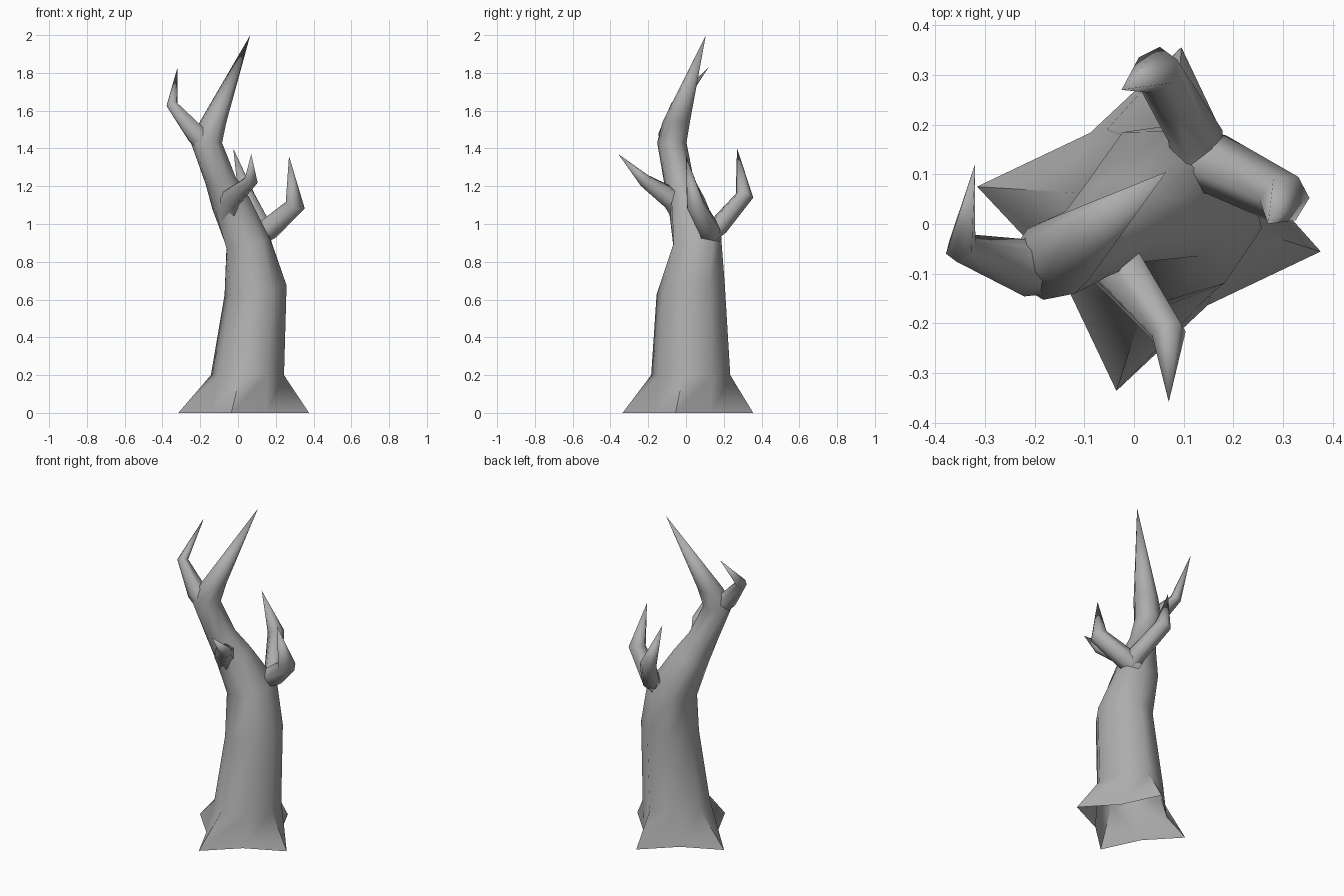
import bpy
import bmesh
import math
from mathutils import Vector, Matrix

cube = bpy.data.objects.get("Cube")
if cube:
    bpy.data.objects.remove(cube, do_unlink=True)

bark = bpy.data.materials.new("grey_bark")
bark.use_nodes = True
GREY = (0.42, 0.42, 0.42, 1)
bark.diffuse_color = GREY
bsdf = bark.node_tree.nodes["Principled BSDF"]
bsdf.inputs["Base Color"].default_value = GREY
bsdf.inputs["Roughness"].default_value = 0.8

# Eight directions shared by the roots and the trunk rings
SPOKES = [math.radians(45 * k - 10.7) for k in range(8)]


def loft(name, rings, tip):
    """Skin a list of point rings and close them to a pointed tip."""
    bm = bmesh.new()
    loops = [[bm.verts.new(p) for p in ring] for ring in rings]
    n = len(loops[0])
    for low, high in zip(loops, loops[1:]):
        for i in range(n):
            j = (i + 1) % n
            bm.faces.new((low[i], low[j], high[j], high[i]))
    end = bm.verts.new(tip)
    for i in range(n):
        bm.faces.new((loops[-1][i], loops[-1][(i + 1) % n], end))
    bmesh.ops.recalc_face_normals(bm, faces=bm.faces)
    mesh = bpy.data.meshes.new(name)
    bm.to_mesh(mesh)
    bm.free()
    mesh.materials.append(bark)
    obj = bpy.data.objects.new(name, mesh)
    bpy.context.collection.objects.link(obj)
    bpy.ops.object.select_all(action="DESELECT")
    obj.select_set(True)
    bpy.context.view_layer.objects.active = obj
    bpy.ops.object.shade_smooth_by_angle(angle=math.radians(75))


def trunk_ring(cx, cy, z, rx, ry, lean, corner):
    """Ring tilted square to the leaning trunk; corner swells every second spoke."""
    ring = []
    for k, a in enumerate(SPOKES):
        s = corner if k % 2 else 1
        ox, oy = s * rx * math.cos(a), s * ry * math.sin(a)
        ring.append((cx + ox, cy + oy, z + lean * (0.85 * ox + 0.5 * oy)))
    return ring


def branch(name, path, radii, tip, sides=6):
    """Bent tapering tube whose rings follow the path."""
    pts = [Vector(p) for p in path] + [Vector(tip)]
    dirs = [(b - a).normalized() for a, b in zip(pts, pts[1:])]
    rings = []
    side = dirs[0].orthogonal().normalized()
    for i, r in enumerate(radii):
        axis = (dirs[max(i - 1, 0)] + dirs[i]).normalized()
        side = (side - axis * side.dot(axis)).normalized()
        rings.append([pts[i] + Matrix.Rotation(math.tau * k / sides, 3, axis) @ side * r
                      for k in range(sides)])
    loft(name, rings, tip)


# Star-shaped foot: four pointed roots with valleys between
foot = []
for k, a in enumerate(SPOKES):
    r = 0.21 if k % 2 else 0.352
    foot.append((0.03 + r * math.cos(a), 0.01 + r * math.sin(a), 0))

# Leaning trunk running up into the main spike
trunk_rings = [foot] + [trunk_ring(*v) for v in (
    (0.05, 0.025, 0.2, 0.197, 0.213, 0, 0.94),
    (0.093, 0.025, 0.65, 0.167, 0.184, 0.2, 0.95),
    (0.054, 0.06, 0.9, 0.117, 0.129, 0.25, 1.17),
    (-0.038, 0.004, 1.11, 0.1, 0.097, 0.4, 1),
    (-0.092, -0.038, 1.23, 0.08, 0.078, 0.35, 1),
    (-0.167, -0.075, 1.43, 0.084, 0.079, 0, 1),
    (-0.132, -0.052, 1.54, 0.072, 0.074, 0, 1),
)]
loft("trunk", trunk_rings, (0.065, 0.105, 2.0))

# Side branches, each bent once and ending in a point
branch("upper_right_branch",
       [(-0.17, -0.08, 1.42), (-0.222, -0.088, 1.475), (-0.349, -0.048, 1.63)],
       [0.06, 0.058, 0.032], (-0.32, 0.12, 1.83))
branch("left_branch",
       [(0.09, 0.13, 0.93), (0.165, 0.12, 0.975), (0.303, 0.05, 1.1)],
       [0.06, 0.062, 0.053], (0.27, 0.0, 1.36))
branch("back_branch",
       [(0.125, 0.11, 0.94), (0.125, 0.175, 0.99), (0.045, 0.31, 1.15)],
       [0.055, 0.055, 0.048], (-0.025, 0.27, 1.4))
branch("front_branch",
       [(-0.045, -0.01, 1.05), (-0.042, -0.075, 1.135), (0.07, -0.22, 1.23)],
       [0.072, 0.062, 0.036], (0.07, -0.358, 1.37))
